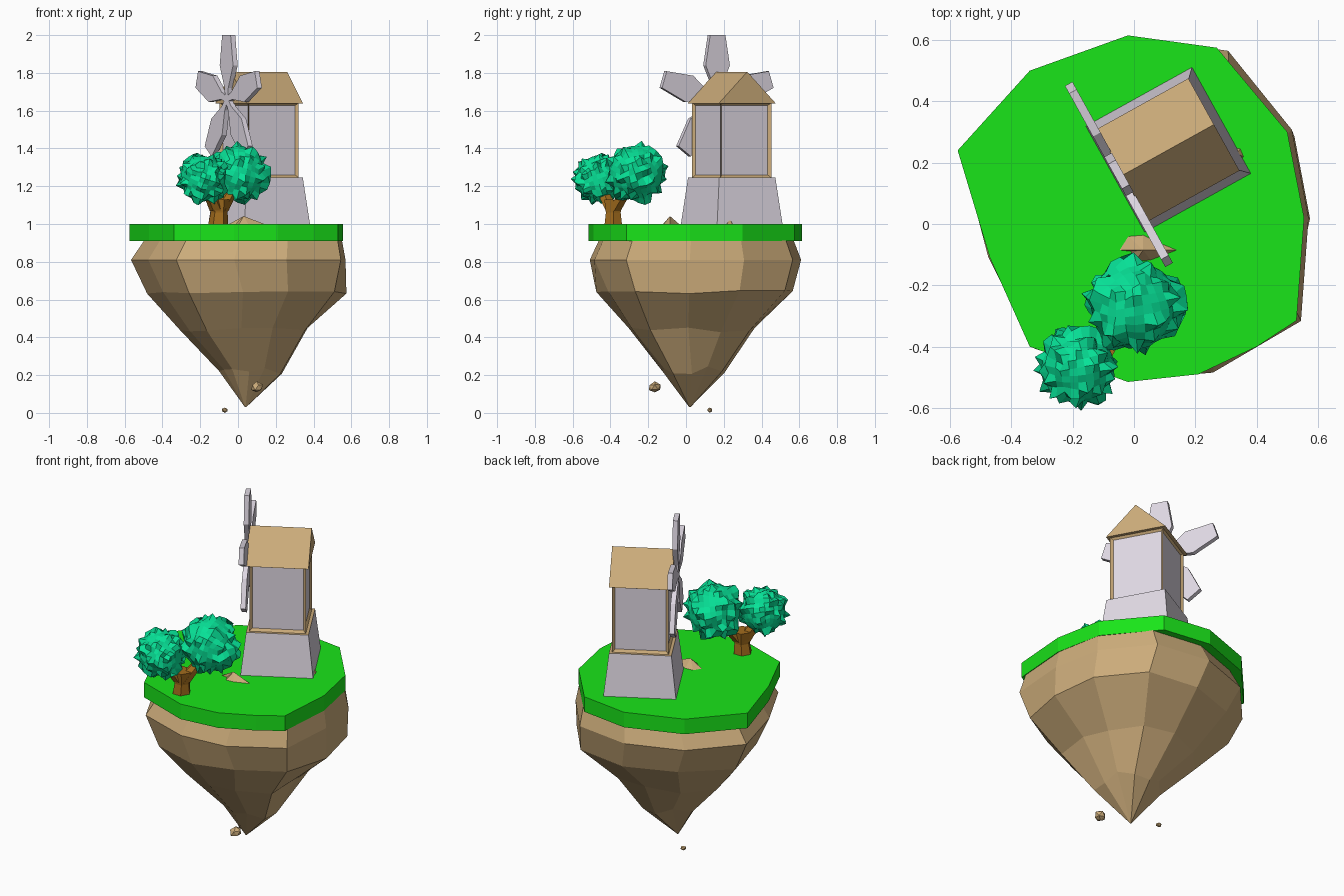
import bpy, bmesh, math, random
from mathutils import Matrix, Vector

if "Cube" in bpy.data.objects:
    bpy.data.objects.remove(bpy.data.objects["Cube"])

random.seed(4)


def mat(name, r, g, b):
    m = bpy.data.materials.new(name)
    m.diffuse_color = (r, g, b, 1)
    m.use_nodes = True
    m.node_tree.nodes["Principled BSDF"].inputs["Base Color"].default_value = m.diffuse_color
    return m


TAN = mat("tan stone", 0.60, 0.41, 0.195)
GRASS = mat("grass green", 0.010, 0.78, 0.010)
GRAY = mat("pale gray", 0.74, 0.69, 0.77)
LEAF = mat("leaf teal", 0.002, 0.76, 0.31)
BARK = mat("bark brown", 0.36, 0.15, 0.012)

# Mill frame: local x points away from the sails
MILL = Matrix.Translation((0.112, 0.242, 0)) @ Matrix.Rotation(math.radians(29.0), 4, 'Z')


def finish(bm, name, mats, matrix=None):
    if matrix:
        bm.transform(matrix)
    bmesh.ops.recalc_face_normals(bm, faces=bm.faces)
    me = bpy.data.meshes.new(name)
    bm.to_mesh(me)
    bm.free()
    for m in mats:
        me.materials.append(m)
    ob = bpy.data.objects.new(name, me)
    bpy.context.collection.objects.link(ob)
    return ob


def loft(rings):
    """Skin a list of equal-length point rings and cap both ends."""
    bm = bmesh.new()
    rows = [[bm.verts.new(p) for p in ring] for ring in rings]
    for a, b in zip(rows, rows[1:]):
        for i in range(len(a)):
            j = (i + 1) % len(a)
            bm.faces.new((a[i], a[j], b[j], b[i]))
    bm.faces.new(rows[0])
    bm.faces.new(rows[-1])
    return bm


def square(h, z):
    return [(-h, -h, z), (h, -h, z), (h, h, z), (-h, h, z)]


# Grass slab
grass = [(-0.02, 0.615), (0.27, 0.575), (0.5, 0.30), (0.555, 0.02), (0.53, -0.315), (0.40, -0.40),
         (0.21, -0.49), (-0.02, -0.515), (-0.34, -0.40), (-0.47, -0.11), (-0.575, 0.24), (-0.34, 0.50)]
finish(loft([[(x, y, z) for x, y in grass] for z in (0.91, 1.0)]), "grass_top", [GRASS])

# Floating rock: scaled copies of one outline tapering to a tip
rock = [(-0.02, 0.615), (0.31, 0.57), (0.52, 0.31), (0.575, 0.02), (0.55, -0.32), (0.26, -0.49),
        (-0.02, -0.515), (-0.33, -0.41), (-0.48, -0.11), (-0.572, 0.24), (-0.34, 0.50)]
levels = [(0.93, 0.90, 0.03, 0.055, 0), (0.81, 0.99, 0.0, 0.05, 0), (0.64, 0.92, 0.045, 0.045, 0.01),
          (0.435, 0.59, 0.03, 0.03, 0.02), (0.23, 0.29, 0.065, 0.04, 0.025), (0.03, 0.005, 0.04, 0.02, 0)]
rings = []
for z, s, cx, cy, j in levels:
    ring = []
    for i, (x, y) in enumerate(rock):
        k = s * (0.92 if z == 0.64 and i in (4, 5) else 1)
        ring.append((cx + x * k, cy + (y - 0.05) * k, z + random.uniform(-j, j)))
    rings.append(ring)
finish(loft(rings), "island_rock", [TAN])


# Falling stones: jittered low-poly balls
def stone(name, loc, size):
    bm = bmesh.new()
    bmesh.ops.create_icosphere(bm, subdivisions=1, radius=1)
    for v in bm.verts:
        v.co *= random.uniform(0.85, 1.1)
    finish(bm, name, [TAN], Matrix.Translation(loc) @ Matrix.Diagonal((*size, 1)))


stone("falling_stone_large", (0.10, -0.165, 0.135), (0.034, 0.036, 0.03))
stone("falling_stone_small", (-0.07, 0.125, 0.015), (0.018, 0.014, 0.014))


# Ground stones: pointed heaps with a ragged foot
def heap(name, peak, foot):
    bm = bmesh.new()
    top = bm.verts.new(peak)
    low = [bm.verts.new((x, y, 0.99)) for x, y in foot]
    for i in range(len(low)):
        bm.faces.new((low[i - 1], low[i], top))
    bm.faces.new(low)
    finish(bm, name, [TAN])


heap("ground_stone_main", (0.03, -0.085, 1.042),
     [(-0.065, -0.085), (-0.02, -0.09), (0.0, -0.13), (0.06, -0.125), (0.10, -0.11),
      (0.165, -0.085), (0.08, -0.05), (0.03, -0.025), (-0.03, -0.03)])
heap("ground_stone_mill", (0.335, 0.23, 1.03), [(0.30, 0.18), (0.365, 0.215), (0.35, 0.25), (0.30, 0.26)])

# Mill base with a tan ledge on top
bm = loft([square(0.199, 0.99), square(0.17, 1.245)])
for f in bm.faces:
    f.material_index = int(f.calc_center_median().z > 1.24)
finish(bm, "mill_base", [GRAY, TAN], MILL)

# Mill body: tan frame with sunken gray panels on all four sides
bm = loft([square(0.154, 1.245), square(0.154, 1.642)])
bmesh.ops.recalc_face_normals(bm, faces=bm.faces)
sides = [f for f in bm.faces if abs(f.normal.z) < 0.5]
bmesh.ops.inset_individual(bm, faces=sides, thickness=0.021, depth=-0.012)
for f in sides:
    f.material_index = 1
finish(bm, "mill_body", [TAN, GRAY], MILL)

# Solid gable roof
gable = [(-0.172, 1.639), (0.172, 1.639), (0, 1.806)]
finish(loft([[(x, y, z) for y, z in gable] for x in (-0.17, 0.17)]), "mill_roof", [TAN], MILL)

# Five sails and hub, on the mill's -x side
HUB = MILL @ Matrix.Translation((-0.18, 0.008, 1.66))
half = [(0.02, 0.016), (0.06, 0.02), (0.18, 0.073), (0.34, 0.046)]
blade = [(w, r) for r, w in half] + [(-w, r) for r, w in reversed(half)]
for k in range(5):
    bm = loft([[(x, y, z) for y, z in blade] for x in (-0.014, 0.014)])
    finish(bm, f"sail_{k + 1}", [GRAY], HUB @ Matrix.Rotation(k * math.tau / 5, 4, 'X'))
bm = bmesh.new()
bmesh.ops.create_cone(bm, cap_ends=True, segments=5, radius1=0.03, radius2=0.03, depth=0.05)
finish(bm, "sail_hub", [GRAY], HUB @ Matrix.Translation((0.01, 0, 0)) @ Matrix.Rotation(math.pi / 2, 4, 'Y'))


# Forked tree trunk: six-sided tubes
def tube(name, pts):
    rings = [[(x + r * math.cos(i * math.tau / 6), y + r * math.sin(i * math.tau / 6), z)
              for i in range(6)] for x, y, z, r in pts]
    finish(loft(rings), name, [BARK])


tube("tree_trunk", [(-0.105, -0.385, 0.99, 0.054), (-0.10, -0.385, 1.06, 0.045), (-0.10, -0.385, 1.13, 0.055)])
tube("left_branch", [(-0.11, -0.39, 1.07, 0.04), (-0.135, -0.42, 1.13, 0.038), (-0.17, -0.45, 1.20, 0.03)])
tube("right_branch", [(-0.09, -0.38, 1.07, 0.04), (-0.06, -0.345, 1.13, 0.038), (-0.02, -0.29, 1.20, 0.03)])


# Spiky foliage: cube spheres with randomly pulled vertices
def foliage(name, loc, radius):
    bm = bmesh.new()
    bmesh.ops.create_cube(bm, size=2)
    bmesh.ops.subdivide_edges(bm, edges=bm.edges[:], cuts=6, use_grid_fill=True)
    for v in bm.verts:
        d = Vector([math.tan(c * math.pi / 4) for c in v.co]).normalized()
        pull = random.uniform(1.12, 1.27) if random.random() < 0.25 else random.uniform(0.97, 1.03)
        v.co = d * radius * pull
    finish(bm, name, [LEAF], Matrix.Translation(loc) @ Matrix.Rotation(0.5, 4, (1, 1, 0.4)))


foliage("large_foliage", (0.0, -0.265, 1.27), 0.142)
foliage("small_foliage", (-0.185, -0.465, 1.24), 0.119)
